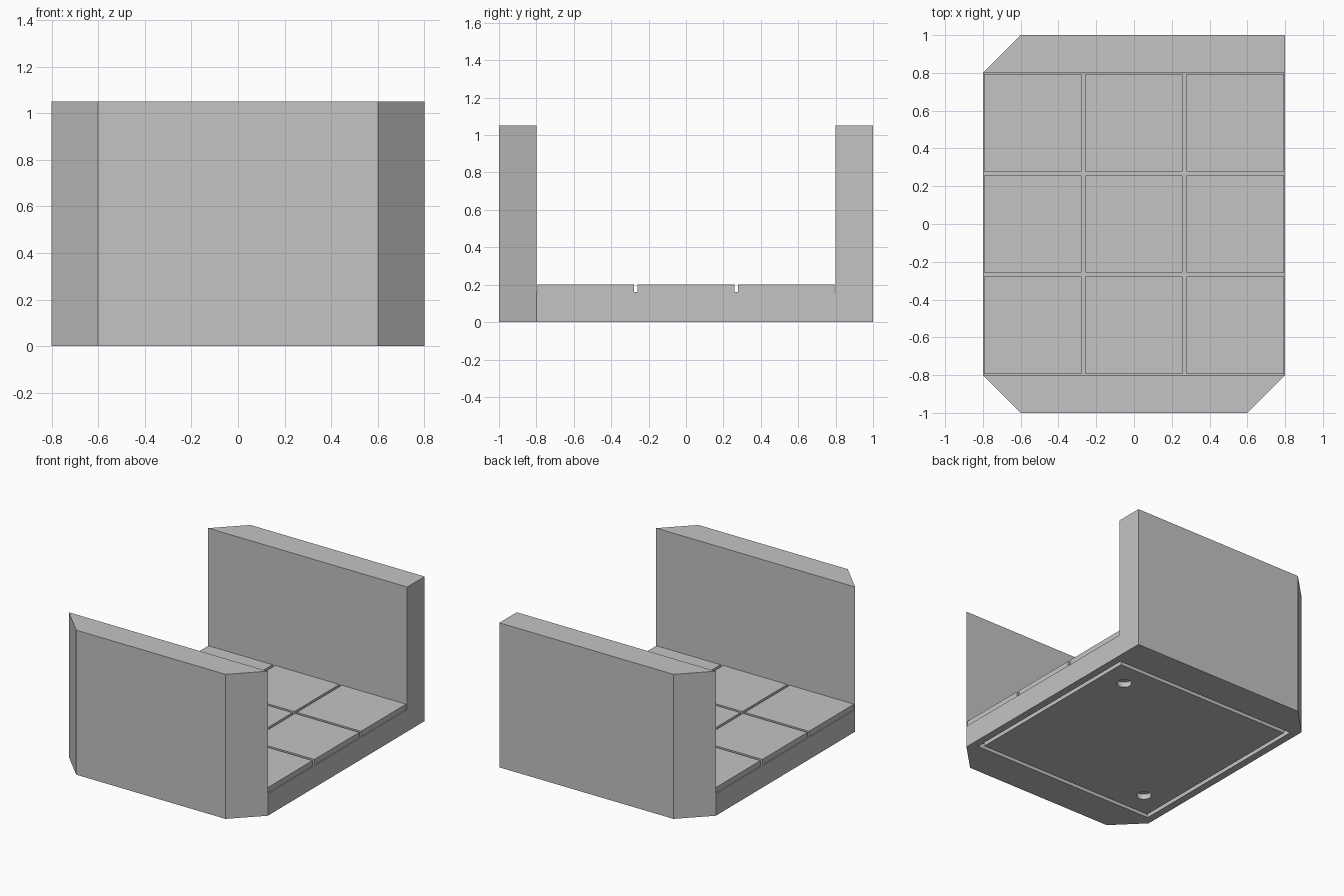
import bpy, bmesh

if "Cube" in bpy.data.objects:
    bpy.data.objects.remove(bpy.data.objects["Cube"], do_unlink=True)

grey = bpy.data.materials.new("plain grey")
grey.use_nodes = True
grey.diffuse_color = (0.55, 0.55, 0.55, 1)
grey.node_tree.nodes["Principled BSDF"].inputs["Base Color"].default_value = (0.55, 0.55, 0.55, 1)


def prism(name, outline, z0, z1):
    """Extrude a flat outline from z0 up to z1."""
    bm = bmesh.new()
    face = bm.faces.new([bm.verts.new((x, y, z0)) for x, y in outline])
    top = bmesh.ops.extrude_face_region(bm, geom=[face])["geom"]
    bmesh.ops.translate(bm, vec=(0, 0, z1 - z0),
                        verts=[v for v in top if isinstance(v, bmesh.types.BMVert)])
    bmesh.ops.recalc_face_normals(bm, faces=bm.faces)
    mesh = bpy.data.meshes.new(name)
    bm.to_mesh(mesh)
    bm.free()
    mesh.materials.append(grey)
    obj = bpy.data.objects.new(name, mesh)
    bpy.context.collection.objects.link(obj)
    return obj


def box(name, x0, x1, y0, y1, z0, z1):
    return prism(name, [(x0, y0), (x1, y0), (x1, y1), (x0, y1)], z0, z1)


def cut(target, cutter):
    """Subtract the cutter from the target, then discard the cutter."""
    mod = target.modifiers.new("cut", "BOOLEAN")
    mod.operation, mod.solver, mod.object = "DIFFERENCE", "EXACT", cutter
    bpy.context.view_layer.objects.active = target
    bpy.ops.object.modifier_apply(modifier=mod.name)
    bpy.data.objects.remove(cutter, do_unlink=True)


# Body: block with three bevelled corners, hollowed between its two walls
HX, WALL, FLOOR, DEPTH = 0.8, 0.8, 0.16, 0.04
body = prism("floor_and_walls",
             [(-0.6, -1), (0.6, -1), (HX, -0.8), (HX, 1), (-0.6, 1), (-HX, 0.8), (-HX, -0.8)],
             0, 1.05)
cut(body, box("room_cutter", -1, 1, -WALL, WALL, FLOOR, 2))

# Square groove around the underside
OUT, IN = 0.745, 0.715
for s in (-1, 1):
    a, b = sorted((s * OUT, s * IN))
    cut(body, box("groove_cutter", a, b, -OUT, OUT, -0.1, DEPTH))
    cut(body, box("groove_cutter", -OUT, OUT, a, b, -0.1, DEPTH))

# Two round sockets at opposite corners of the underside
for s in (-1, 1):
    bpy.ops.mesh.primitive_cylinder_add(vertices=32, radius=0.05, depth=2 * DEPTH,
                                        location=(s * 0.535, s * 0.535, 0))
    cut(body, bpy.context.object)

# Three by three floor tiles
PITCH, HALF = 0.536, 0.258
for row in (-1, 0, 1):
    for col in (-1, 0, 1):
        x, y = col * PITCH, row * PITCH
        box(f"floor_tile_{row + 2}_{col + 2}", x - HALF, x + HALF, y - HALF, y + HALF, FLOOR, 0.2)

# Socket cutters carry no material, so keep the body to the single grey
body.data.materials.clear()
body.data.materials.append(grey)
for p in body.data.polygons:
    p.material_index = 0
